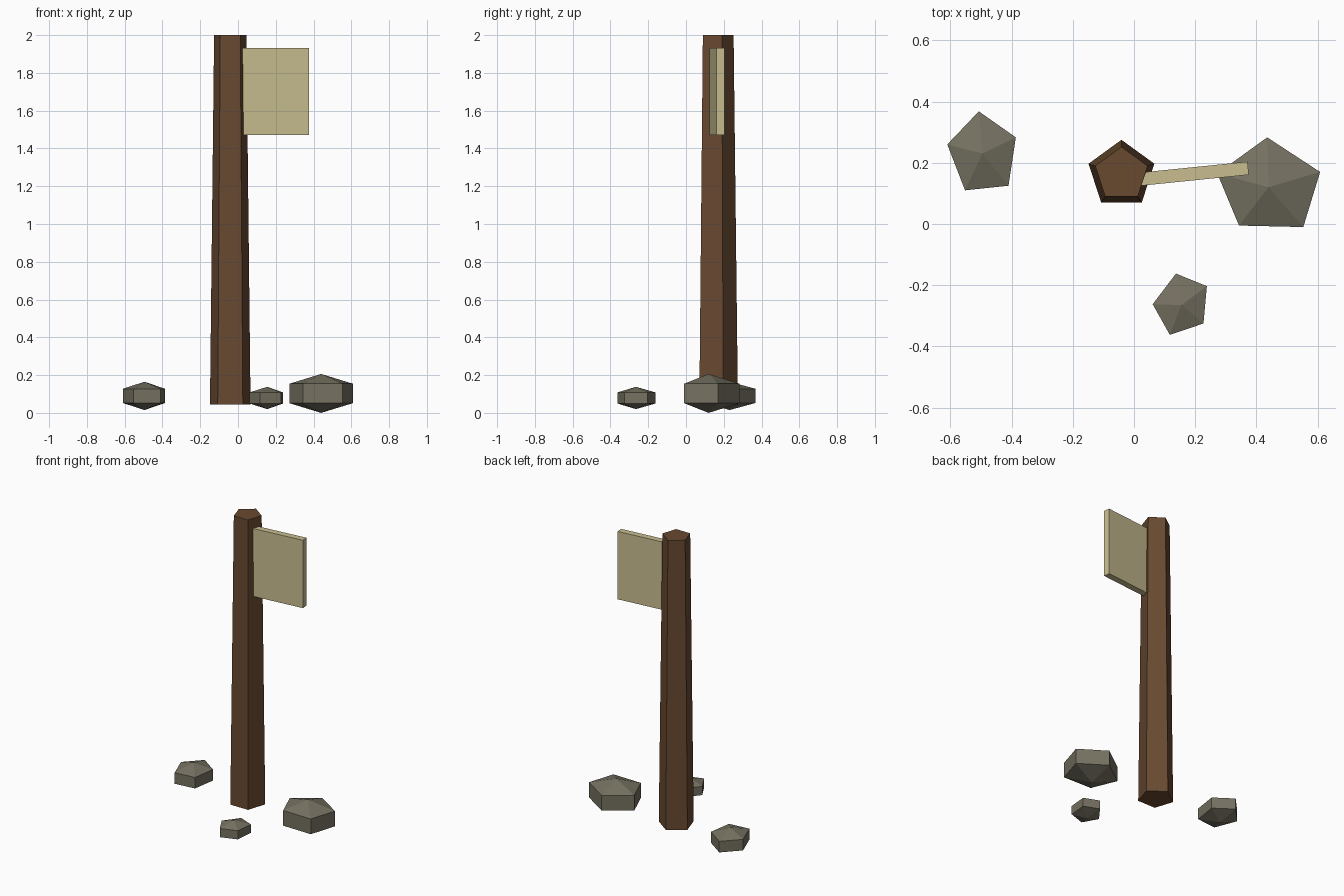
import bpy, bmesh
from math import radians

if "Cube" in bpy.data.objects:
    bpy.data.objects.remove(bpy.data.objects["Cube"])


def paint(obj, name, rgb):
    mat = bpy.data.materials.get(name) or bpy.data.materials.new(name)
    mat.diffuse_color = (*rgb, 1)
    mat.use_nodes = True
    mat.node_tree.nodes["Principled BSDF"].inputs["Base Color"].default_value = mat.diffuse_color
    obj.data.materials.append(mat)


def rock(name, outline, centre, half):
    """Faceted stone: straight band around an outline, pointed above and below."""
    cx, cy, cz = centre
    bm = bmesh.new()
    low = [bm.verts.new((x, y, cz - half / 2)) for x, y in outline]
    high = [bm.verts.new((x, y, cz + half / 2)) for x, y in outline]
    tip = bm.verts.new((cx, cy, cz + half))
    base = bm.verts.new((cx, cy, cz - half))
    n = len(outline)
    for i in range(n):
        j = (i + 1) % n
        bm.faces.new((low[i], low[j], high[j], high[i]))
        bm.faces.new((high[i], high[j], tip))
        bm.faces.new((low[j], low[i], base))
    bmesh.ops.recalc_face_normals(bm, faces=bm.faces)
    mesh = bpy.data.meshes.new(name)
    bm.to_mesh(mesh)
    bm.free()
    obj = bpy.data.objects.new(name, mesh)
    bpy.context.collection.objects.link(obj)
    paint(obj, "stone", (0.18, 0.165, 0.12))


# Tapered five-sided post
bpy.ops.mesh.primitive_cone_add(vertices=5, radius1=0.113, radius2=0.09,
                                depth=1.955, location=(-0.041, 0.162, 1.0225))
post = bpy.context.object
post.name = "post"
paint(post, "wood", (0.14, 0.067, 0.03))

# Sign board, its inner end buried in the post
bpy.ops.mesh.primitive_cube_add(size=1, location=(0.174, 0.162, 1.702),
                                rotation=(0, 0, radians(5.8)))
board = bpy.context.object
board.name = "sign_board"
board.scale = (0.4, 0.043, 0.46)
paint(board, "cloth", (0.58, 0.51, 0.28))

# Stones around the foot
rock("large_rock", [(0.435, 0.283), (0.608, 0.17), (0.553, -0.01),
                    (0.343, -0.005), (0.272, 0.165)], (0.44, 0.12, 0.103), 0.103)
rock("medium_rock", [(-0.507, 0.368), (-0.386, 0.283), (-0.41, 0.125),
                     (-0.552, 0.11), (-0.61, 0.26)], (-0.495, 0.23, 0.09), 0.075)
rock("small_rock", [(0.137, -0.162), (0.238, -0.203), (0.227, -0.325),
                    (0.117, -0.362), (0.061, -0.262)], (0.155, -0.265, 0.079), 0.059)
